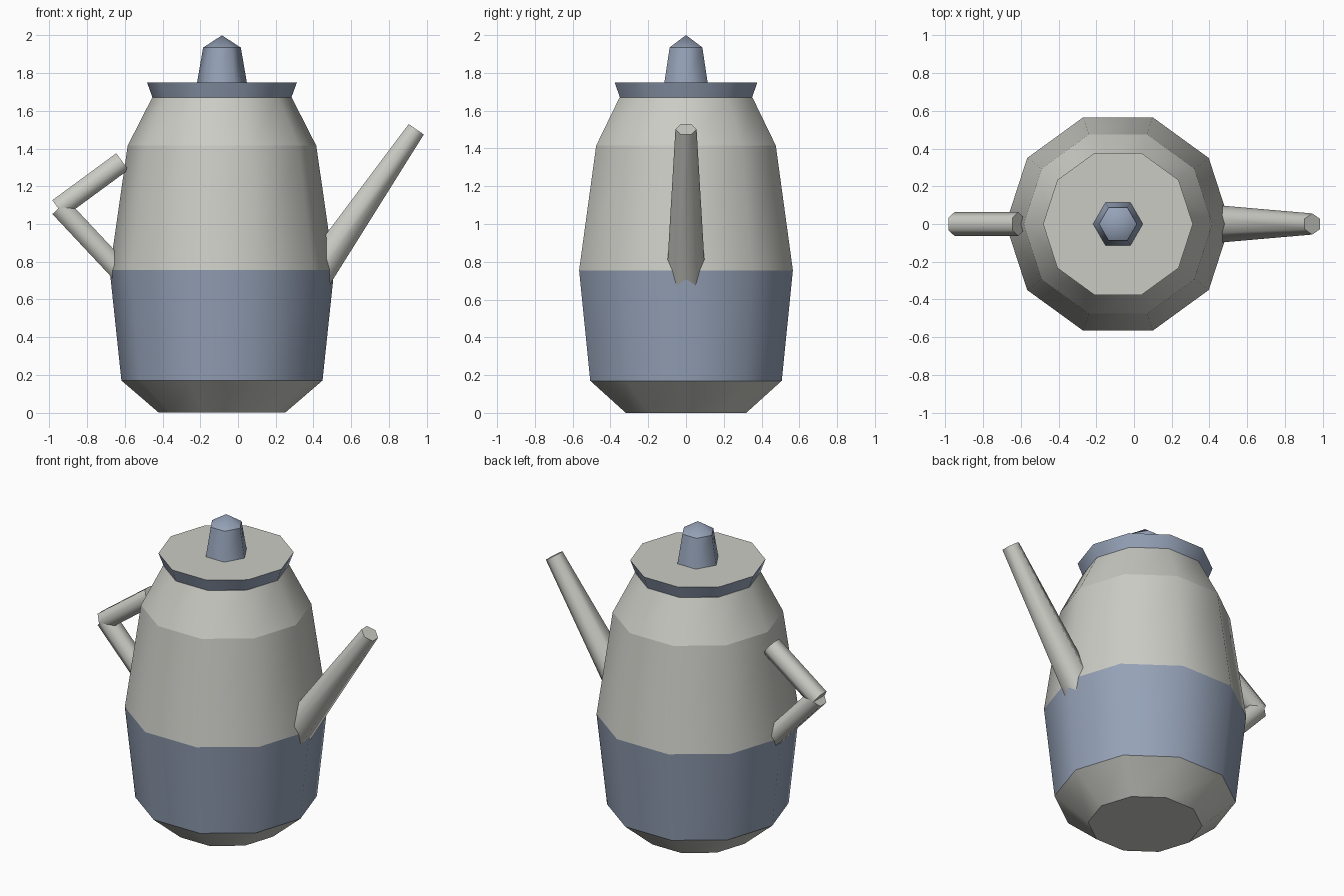
import bpy, bmesh, math
from mathutils import Matrix, Vector

old = bpy.data.objects.get("Cube")
if old:
    bpy.data.objects.remove(old, do_unlink=True)


def material(name, rgb):
    mat = bpy.data.materials.new(name)
    mat.use_nodes = True
    mat.diffuse_color = (*rgb, 1)
    mat.node_tree.nodes["Principled BSDF"].inputs["Base Color"].default_value = (*rgb, 1)
    return mat


GREY = material("warm_grey", (0.60, 0.60, 0.56))
BLUE = material("slate_blue", (0.30, 0.36, 0.475))
AXIS_X = -0.085


def lathe(name, profile, sides, bands, matrix=Matrix(), caps=(0, 0)):
    """Turn (radius, height) rings about local z: smooth around, sharp at each ring.
    bands holds a material slot per band, caps one for each closed end."""
    bm = bmesh.new()
    rings = []
    for r, z in profile:
        if r == 0:
            rings.append([bm.verts.new((0, 0, z))] * sides)
            continue
        angles = [2 * math.pi * i / sides for i in range(sides)]
        rings.append([bm.verts.new((r * math.cos(a), r * math.sin(a), z)) for a in angles])

    for low, high, slot in zip(rings, rings[1:], bands):
        for i in range(sides):
            j = (i + 1) % sides
            corners = list(dict.fromkeys((low[i], low[j], high[j], high[i])))
            face = bm.faces.new(corners)
            face.material_index = slot
            face.smooth = True
    for ring, slot in ((rings[0][::-1], caps[0]), (rings[-1], caps[1])):
        if ring[0] != ring[1]:
            bm.faces.new(ring).material_index = slot
    for ring in rings:
        for i in range(sides):
            edge = bm.edges.get((ring[i], ring[(i + 1) % sides])) if ring[i] != ring[i - 1] else None
            if edge:
                edge.smooth = False

    mesh = bpy.data.meshes.new(name)
    bm.to_mesh(mesh)
    bm.free()
    mesh.materials.append(GREY)
    mesh.materials.append(BLUE)
    obj = bpy.data.objects.new(name, mesh)
    obj.matrix_world = matrix
    bpy.context.collection.objects.link(obj)
    return obj


def tube(name, start, end, r_start, r_end):
    """Six-sided bar in the x-z plane with corners pointing to the sides."""
    start, end = Vector(start), Vector(end)
    side = Vector((0, 1, 0))
    along = (end - start).normalized()
    frame = Matrix((side, along.cross(side), along)).transposed().to_4x4()
    frame.translation = start
    return lathe(name, [(r_start, 0), (r_end, (end - start).length)], 6, [0], frame)


upright = Matrix.Translation((AXIS_X, 0, 0))

# Ten-sided body with a blue lower band
lathe("pot_body",
      [(0.335, 0), (0.533, 0.17), (0.595, 0.755), (0.50, 1.415), (0.37, 1.67)],
      10, [0, 1, 0, 0], upright)

# Flared lid with a grey top, and its six-sided knob
lathe("lid", [(0.368, 1.67), (0.397, 1.75)], 10, [1], upright, caps=(1, 0))
lathe("lid_knob", [(0.132, 1.75), (0.10, 1.935), (0, 2.0)], 6, [1, 1], upright, caps=(1, 1))

# Spout and two-piece handle
tube("spout", (0.379, 0, 0.678), (0.945, 0, 1.502), 0.105, 0.056)
tube("handle_upper", (-0.952, 0, 1.082), (-0.613, 0, 1.331), 0.063, 0.063)
tube("handle_lower", (-0.944, 0, 1.09), (-0.602, 0, 0.725), 0.063, 0.063)
